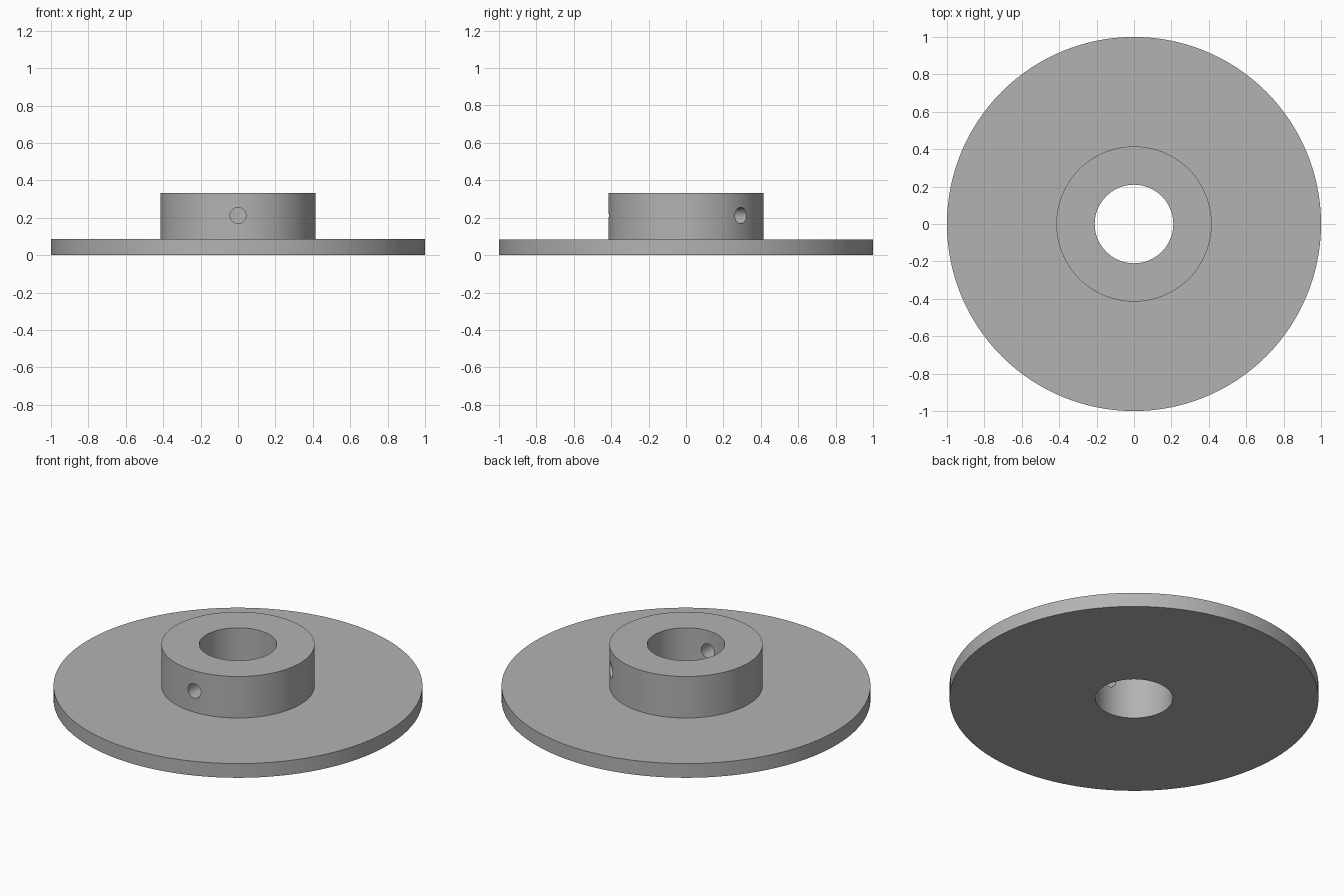
import bpy
import bmesh
from math import cos, sin, radians, tau
from mathutils import Vector

SEGMENTS = 128
BORE, HUB, RIM = 0.21, 0.415, 1.0
PLATE_TOP, HUB_TOP = 0.085, 0.333
HOLE_RADIUS, HOLE_Z = 0.043, 0.212

cube = bpy.data.objects.get("Cube")
if cube:
    bpy.data.objects.remove(cube, do_unlink=True)

# Plain grey metal
metal = bpy.data.materials.new("grey_metal")
metal.use_nodes = True
colour = (0.45, 0.45, 0.45, 1)
metal.diffuse_color = colour
metal.node_tree.nodes["Principled BSDF"].inputs["Base Color"].default_value = colour


def lathe(name, profile):
    """Revolve a closed (radius, height) profile around z."""
    bm = bmesh.new()
    rings = [[bm.verts.new((r * cos(tau * i / SEGMENTS), r * sin(tau * i / SEGMENTS), z))
              for i in range(SEGMENTS)] for r, z in profile]
    for a, b in zip(rings, rings[1:] + rings[:1]):
        for i in range(SEGMENTS):
            j = (i + 1) % SEGMENTS
            bm.faces.new((a[i], a[j], b[j], b[i]))
    bmesh.ops.recalc_face_normals(bm, faces=bm.faces)
    mesh = bpy.data.meshes.new(name)
    bm.to_mesh(mesh)
    bm.free()
    mesh.materials.append(metal)
    obj = bpy.data.objects.new(name, mesh)
    bpy.context.collection.objects.link(obj)
    return obj


# Flange plate and hub with a central bore, turned as one piece
flange = lathe("flanged_hub", [(BORE, 0), (RIM, 0), (RIM, PLATE_TOP),
                               (HUB, PLATE_TOP), (HUB, HUB_TOP), (BORE, HUB_TOP)])

# Radial set screw holes through the hub wall
for name, angle in (("front", -90), ("back_left", 45)):
    direction = Vector((cos(radians(angle)), sin(radians(angle)), 0))
    bpy.ops.mesh.primitive_cylinder_add(
        vertices=48, radius=HOLE_RADIUS, depth=0.4,
        location=direction * (BORE + HUB) / 2 + Vector((0, 0, HOLE_Z)),
        rotation=direction.to_track_quat('Z', 'Y').to_euler())
    cutter = bpy.context.object
    cutter.name = name + "_screw_hole_cutter"
    cutter.data.materials.append(metal)
    cutter.hide_render = True
    cut = flange.modifiers.new(name + "_screw_hole", 'BOOLEAN')
    cut.operation, cut.solver, cut.object = 'DIFFERENCE', 'EXACT', cutter

# Apply the cuts, drop the cutters and smooth the round walls
bpy.ops.object.select_all(action='DESELECT')
flange.select_set(True)
bpy.context.view_layer.objects.active = flange
for cut in list(flange.modifiers):
    cutter = cut.object
    bpy.ops.object.modifier_apply(modifier=cut.name)
    bpy.data.objects.remove(cutter, do_unlink=True)
bpy.ops.object.shade_smooth_by_angle(angle=radians(30))
